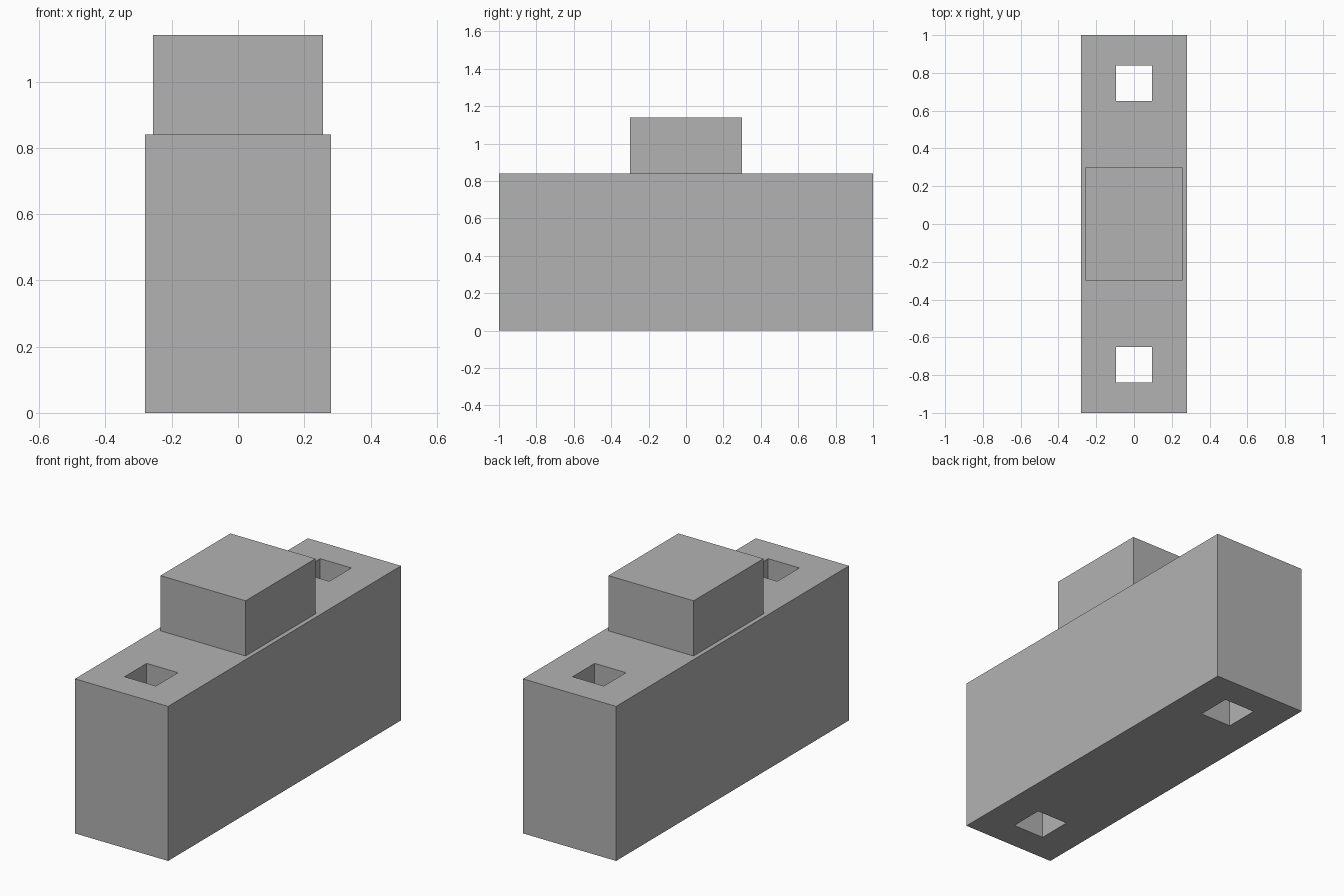
import bpy
import bmesh

cube = bpy.data.objects.get("Cube")
if cube:
    bpy.data.objects.remove(cube, do_unlink=True)

# Single plain grey
grey = bpy.data.materials.new("plain_grey")
grey.use_nodes = True
colour = (0.448, 0.448, 0.448, 1)
grey.diffuse_color = colour
grey.node_tree.nodes["Principled BSDF"].inputs["Base Color"].default_value = colour


def slab(name, xs, ys, bottom, top, holes=()):
    """Extrude a plan grid upwards, leaving out the cells listed as holes."""
    bm = bmesh.new()
    grid = [[bm.verts.new((x, y, bottom)) for x in xs] for y in ys]
    for j in range(len(ys) - 1):
        for i in range(len(xs) - 1):
            if (i, j) not in holes:
                bm.faces.new((grid[j][i], grid[j][i + 1],
                              grid[j + 1][i + 1], grid[j + 1][i]))
    raised = bmesh.ops.extrude_face_region(bm, geom=bm.faces[:], use_keep_orig=True)
    verts = [g for g in raised["geom"] if isinstance(g, bmesh.types.BMVert)]
    bmesh.ops.translate(bm, verts=verts, vec=(0, 0, top - bottom))
    bmesh.ops.recalc_face_normals(bm, faces=bm.faces[:])
    mesh = bpy.data.meshes.new(name)
    bm.to_mesh(mesh)
    bm.free()
    mesh.materials.append(grey)
    obj = bpy.data.objects.new(name, mesh)
    bpy.context.collection.objects.link(obj)
    return obj


# Long body with a square shaft through each end
slab("body", (-0.28, -0.094, 0.094, 0.28),
     (-1, -0.84, -0.65, 0.65, 0.84, 1), 0, 0.84, {(1, 1), (1, 3)})

# Raised block in the middle of the top
slab("top_block", (-0.256, 0.256), (-0.3, 0.3), 0.84, 1.14)
